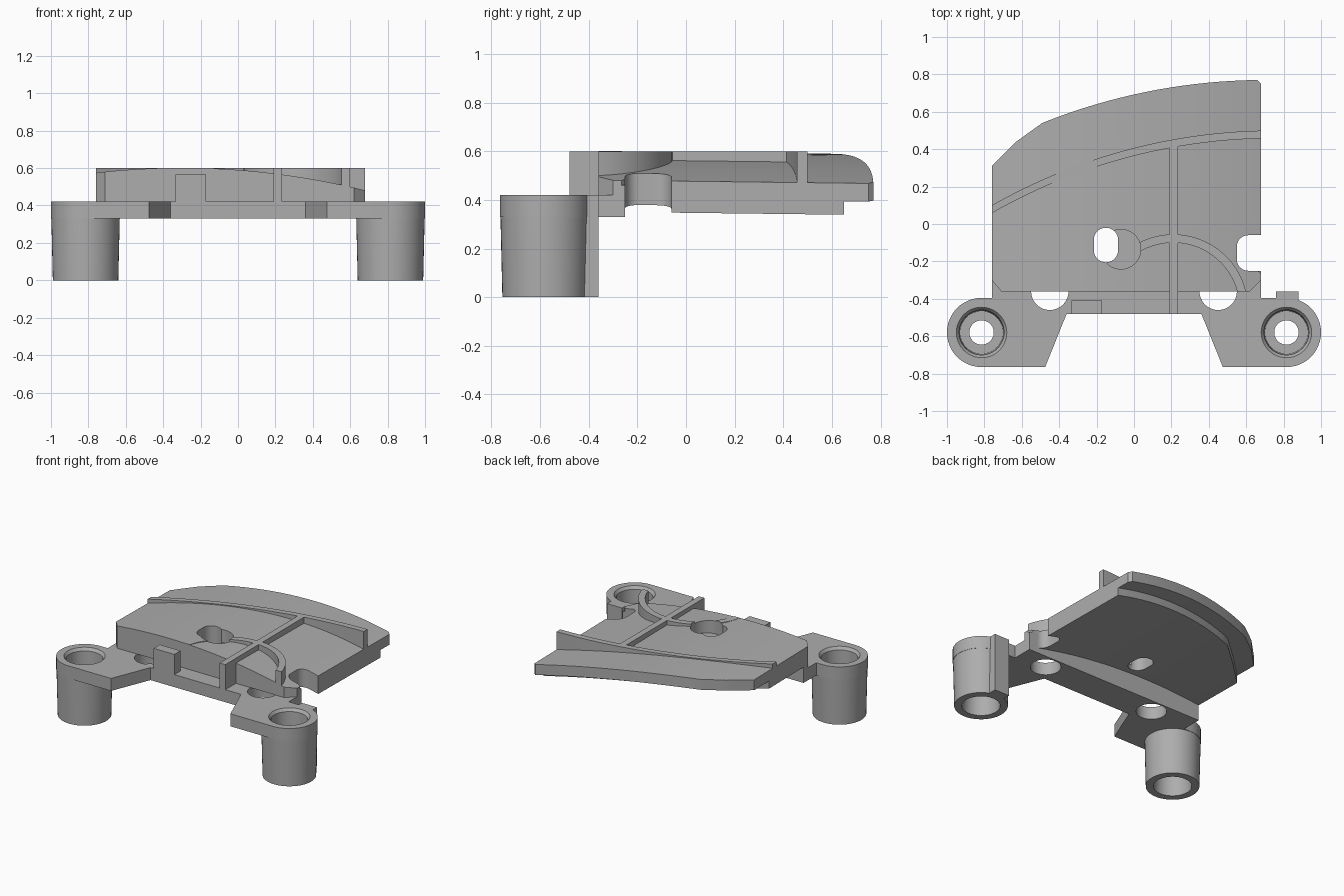
import bpy, bmesh, math

old = bpy.data.objects.get("Cube")
if old:
    bpy.data.objects.remove(old, do_unlink=True)

grey = bpy.data.materials.new("plain_grey")
grey.use_nodes = True
COL = (0.42, 0.42, 0.42, 1)
grey.diffuse_color = COL
grey.node_tree.nodes["Principled BSDF"].inputs["Base Color"].default_value = COL


def finish(name, bm):
    bmesh.ops.recalc_face_normals(bm, faces=bm.faces)
    me = bpy.data.meshes.new(name)
    bm.to_mesh(me)
    bm.free()
    me.materials.append(grey)
    ob = bpy.data.objects.new(name, me)
    bpy.context.collection.objects.link(ob)
    return ob


def prism_bm(outline, z0, z1):
    bm = bmesh.new()
    face = bm.faces.new([bm.verts.new((x, y, z0)) for x, y in outline])
    new = bmesh.ops.extrude_face_region(bm, geom=[face])["geom"]
    for v in new:
        if isinstance(v, bmesh.types.BMVert):
            v.co.z = z1
    return bm


def prism(name, outline, z0, z1):
    return finish(name, prism_bm(outline, z0, z1))


def box(name, x0, x1, y0, y1, z0, z1):
    return prism(name, [(x0, y0), (x1, y0), (x1, y1), (x0, y1)], z0, z1)


def arc(cx, cy, r, a0, a1, n):
    return [(cx + r * math.cos(math.radians(a0 + (a1 - a0) * i / n)),
             cy + r * math.sin(math.radians(a0 + (a1 - a0) * i / n))) for i in range(n + 1)]


def circle(cx, cy, r, n=48):
    return arc(cx, cy, r, 0, 360, n)[:-1]


def top_z(x, y):
    """Height of the gently crowned plate surface."""
    return 0.597 - (x + 0.3) ** 2 / 8 - 0.012 * y


def sheet(name, outline, drop_top, drop_bottom, flat_bottom=None):
    """Slab whose faces follow the crowned surface."""
    bm = prism_bm(outline, 0, 1)
    for i in range(1, 18):
        bmesh.ops.bisect_plane(bm, geom=bm.verts[:] + bm.edges[:] + bm.faces[:],
                               plane_co=(-0.76 + 0.08 * i, 0, 0), plane_no=(1, 0, 0))
    for v in bm.verts:
        t = top_z(v.co.x, v.co.y)
        if v.co.z > 0.5:
            v.co.z = t - drop_top
        else:
            v.co.z = t - drop_bottom if flat_bottom is None else flat_bottom
    return finish(name, bm)


def cut(ob, outline, z0, z1):
    """Subtract a vertical prism from a part."""
    cutter = prism("cutter", outline, z0, z1)
    cutter.hide_render = True
    mod = ob.modifiers.new("cut", 'BOOLEAN')
    mod.operation = 'DIFFERENCE'
    mod.solver = 'EXACT'
    mod.object = cutter
    bpy.context.view_layer.objects.active = ob
    bpy.ops.object.modifier_apply(modifier=mod.name)
    bpy.data.objects.remove(cutter, do_unlink=True)


def big_arc(cx, top, r, x0, x1, n):
    """Shallow arc sampled along x."""
    xs = [x0 + (x1 - x0) * i / n for i in range(n + 1)]
    return [(x, top - r + math.sqrt(r * r - (x - cx) ** 2)) for x in xs]


PX, PY = 0.815, -0.58      # post centres
parts = []

# Mounting flange with rounded ears and two round holes
ear_r = arc(PX, PY, 0.185, -90, 90, 24)
ear_l = arc(-PX, PY, 0.185, 90, 270, 24)
flange = prism("mounting_flange",
               [(-0.36, -0.48), (0.36, -0.48), (0.475, -0.765)] + ear_r +
               [(0.68, -0.395), (0.68, -0.25), (-0.76, -0.25), (-0.76, -0.395)] +
               ear_l + [(-0.475, -0.765)], 0.33, 0.42)
for s in (-1, 1):
    cut(flange, circle(s * 0.45, -0.36, 0.1), 0.2, 0.5)
    cut(flange, circle(s * PX, PY, 0.17), 0.2, 0.5)
parts.append(flange)

# Hollow posts with a web between the upper and lower bores
profile = [(0.065, 0.2), (0.115, 0.2), (0.125, 0), (0.175, 0), (0.185, 0.42),
           (0.135, 0.42), (0.12, 0.40), (0.115, 0.25), (0.065, 0.25)]
for s, side in ((-1, "right"), (1, "left")):
    bm = bmesh.new()
    N = 48
    rings = [[bm.verts.new((s * PX + r * math.cos(a), PY + r * math.sin(a), z)) for r, z in profile]
             for a in (2 * math.pi * i / N for i in range(N))]
    M = len(profile)
    for i in range(N):
        p, q = rings[i], rings[(i + 1) % N]
        for j in range(M):
            k = (j + 1) % M
            bm.faces.new((p[j], q[j], q[k], p[k]))
    parts.append(finish(side + "_post", bm))
parts.append(box("post_key", 0.76, 0.88, -0.42, -0.36, 0, 0.42))

# Crowned plate: full outline lip on top, smaller body below
notch = ([(0.68, -0.30), (0.68, -0.265), (0.66, -0.25)] +
         arc(0.61, -0.19, 0.06, 270, 180, 6) + arc(0.61, -0.12, 0.06, 180, 90, 6) + [(0.68, -0.06)])
back = [(0.68, 0.75), (0.66, 0.77)] + big_arc(0.7, 0.77, 3.2, 0.6, -0.49, 16)
lip = sheet("plate_lip", [(-0.71, -0.36), (0.62, -0.36)] + notch + back +
            [(-0.63, 0.44), (-0.76, 0.31), (-0.76, -0.30)], 0, 0.075)
low_back = big_arc(0.7, 0.65, 3.2, 0.68, -0.42, 16)
body = sheet("plate_body", [(-0.76, -0.26), (0.68, -0.26)] + notch[2:] + low_back +
             [(-0.6, 0.29), (-0.76, 0.14)], 0.06, 0.13)
wall = sheet("front_wall", [(-0.71, -0.36), (0.62, -0.36), (0.68, -0.30), (0.68, -0.25),
                            (-0.76, -0.25), (-0.76, -0.30)], 0.02, 0, 0.42)
parts += [lip, body, wall]

# Raised ribs
outer = big_arc(0.75, 0.5, 3.05, -0.76, 0.68, 24)
inner = [(x, y - 0.042) for x, y in reversed(outer)]
parts.append(prism("back_arc_rib", outer + inner, 0.465, 0.6))
lo, li = math.degrees(math.asin(0.095 / 0.4)), math.degrees(math.asin(0.095 / 0.355))
arc_rib = prism("front_arc_rib", arc(0.21, -0.455, 0.4, lo, 180 - lo, 32) +
                arc(0.21, -0.455, 0.355, 180 - li, li, 32), 0.47, 0.6)
parts.append(arc_rib)
parts.append(box("straight_rib", 0.19, 0.235, -0.36, 0.43, 0.5, 0.6))
parts.append(box("straight_rib_front", 0.19, 0.235, -0.48, -0.35, 0.41, 0.6))
parts.append(box("front_stop", -0.335, -0.17, -0.48, -0.41, 0.41, 0.565))

# Round recess and through slot
slot = arc(-0.15, -0.085, 0.065, 0, 180, 12) + arc(-0.15, -0.14, 0.065, 180, 360, 12)
for ob in (lip, body, arc_rib):
    cut(ob, circle(-0.07, -0.135, 0.106), 0.5, 0.8)
    cut(ob, slot, 0.2, 0.8)

# Smooth the curved walls, keep edges crisp
bpy.ops.object.select_all(action='DESELECT')
for ob in parts:
    ob.select_set(True)
bpy.context.view_layer.objects.active = parts[0]
bpy.ops.object.shade_smooth_by_angle(angle=math.radians(25))
